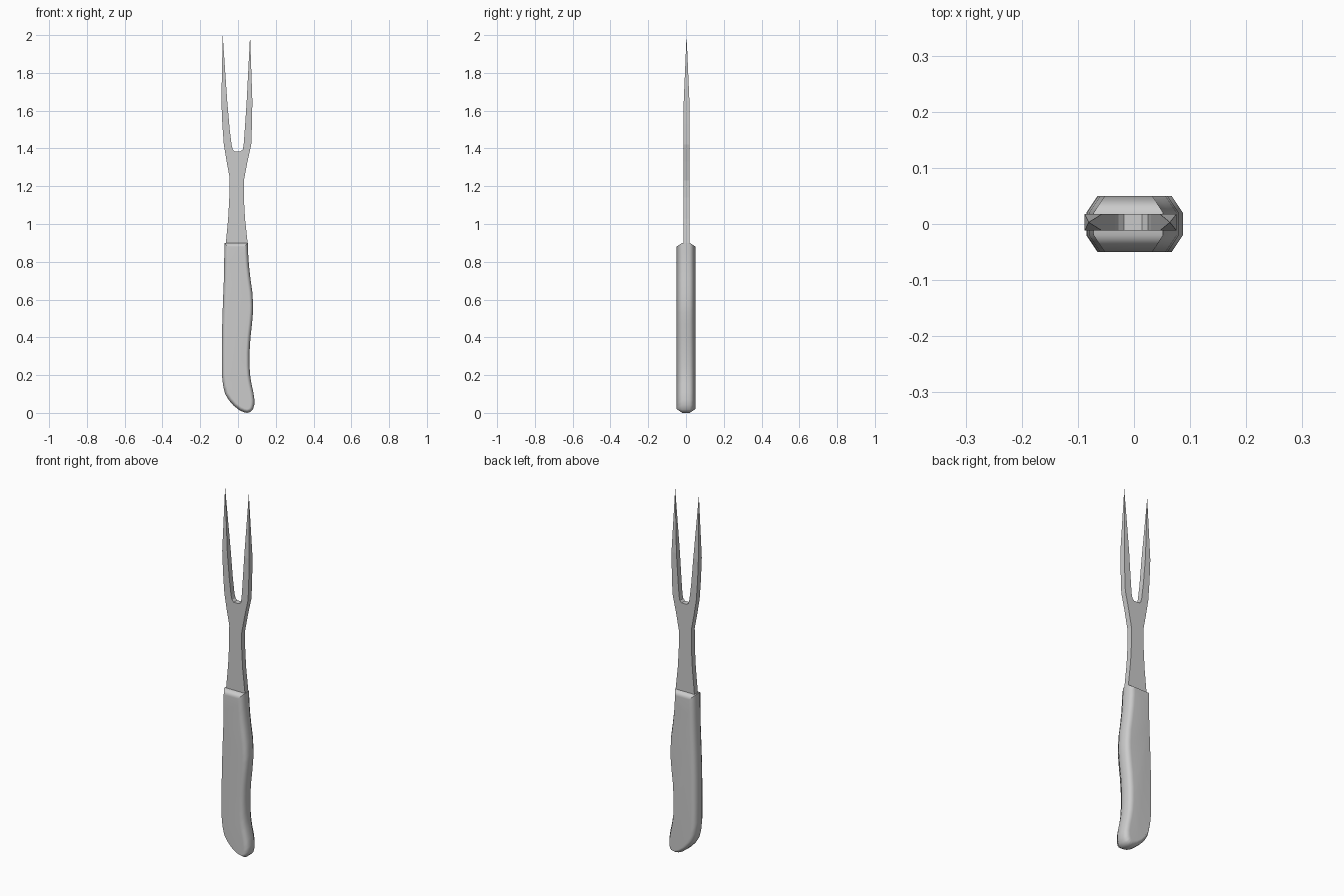
import bpy, bmesh
from mathutils import Vector

if "Cube" in bpy.data.objects:
    bpy.data.objects.remove(bpy.data.objects["Cube"])


def inset(points, d):
    """Offset a counter-clockwise (x, z) outline inwards by d with mitred corners."""
    out = []
    n = len(points)
    for i in range(n):
        a, b, c = (Vector(points[(i + k) % n]) for k in (-1, 0, 1))
        e1, e2 = (b - a).normalized(), (c - b).normalized()
        n1, n2 = Vector((-e1.y, e1.x)), Vector((-e2.y, e2.x))
        out.append(b + (n1 + n2) * d / (1 + n1.dot(n2)))
    return out


def layered(points, layers):
    """Loft one outline through (y, inset) layers and cap both ends."""
    bm = bmesh.new()
    rings = [[bm.verts.new((x, y, z)) for x, z in inset(points, d)] for y, d in layers]
    n = len(points)
    for r0, r1 in zip(rings, rings[1:]):
        for i in range(n):
            j = (i + 1) % n
            bm.faces.new((r0[i], r0[j], r1[j], r1[i]))
    bm.faces.new(rings[0][::-1])
    bm.faces.new(rings[-1])
    return bm


def finish(bm, name):
    bmesh.ops.recalc_face_normals(bm, faces=bm.faces[:])
    mesh = bpy.data.meshes.new(name)
    bm.to_mesh(mesh)
    bm.free()
    obj = bpy.data.objects.new(name, mesh)
    bpy.context.collection.objects.link(obj)
    return obj


# Handle: contoured grip with chamfered edges
grip = [(-.072, .90), (-.073, .80), (-.075, .70), (-.08, .58), (-.084, .45), (-.085, .32),
        (-.085, .20), (-.079, .145), (-.068, .10), (-.048, .067), (-.022, .037), (.008, .014),
        (.03, .004), (.048, 0), (.066, .005), (.079, .018), (.086, .042), (.087, .07),
        (.081, .11), (.071, .155), (.064, .20), (.061, .25), (.061, .32), (.066, .40),
        (.074, .47), (.079, .53), (.08, .57), (.076, .64), (.066, .71), (.058, .78),
        (.054, .84), (.052, .90)]
handle = finish(layered(grip, [(-.05, .02), (-.02, 0), (.02, 0), (.05, .02)]), "handle")
bpy.context.view_layer.objects.active = handle
handle.select_set(True)
bpy.ops.object.shade_smooth_by_angle(angle=1.1)
handle.modifiers.new("soft_normals", 'WEIGHTED_NORMAL').keep_sharp = True

# Fork: flat shank splitting into two prongs
SHOULDER = 1.65
fork = [(-.065, .89), (-.052, 1.03), (-.046, 1.14), (-.045, 1.25), (-.06, 1.33), (-.075, 1.42),
        (-.083, 1.53), (-.088, SHOULDER), (-.057, SHOULDER), (-.044, 1.50), (-.034, 1.42),
        (-.028, 1.395), (-.018, 1.385), (.014, 1.385), (.025, 1.395), (.03, 1.42), (.036, 1.50),
        (.046, SHOULDER), (.076, SHOULDER), (.074, 1.53), (.07, 1.42), (.05, 1.33), (.031, 1.23),
        (.031, 1.14), (.037, 1.03), (.052, .89)][::-1]
bm = layered(fork, [(-.012, 0), (.018, 0)])

# Prong tips: the two shoulder faces drawn out to points
tops = [f for f in bm.faces if all(abs(v.co.z - SHOULDER) < 1e-4 for v in f.verts)]
for v in bmesh.ops.poke(bm, faces=tops)["verts"]:
    v.co = (-.081 if v.co.x < 0 else .064, .003, 2)
finish(bm, "fork")
